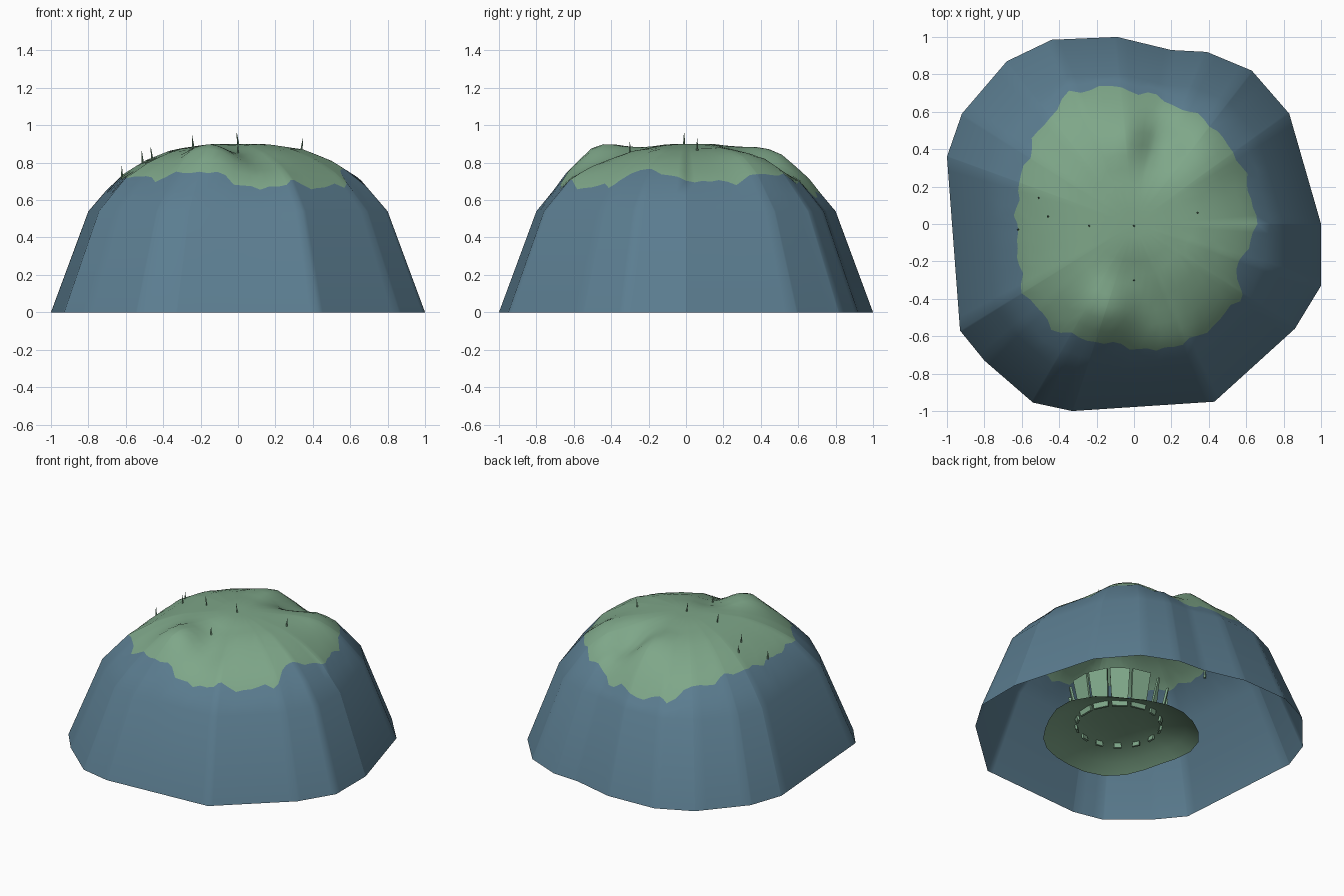
import bpy, bmesh, math, random
from mathutils import Vector, Matrix

random.seed(4)
cube = bpy.data.objects.get("Cube")
if cube:
    bpy.data.objects.remove(cube)


def material(name, rgb):
    m = bpy.data.materials.new(name)
    m.use_nodes = True
    m.diffuse_color = (*rgb, 1)
    m.node_tree.nodes["Principled BSDF"].inputs["Base Color"].default_value = (*rgb, 1)
    return m


rock_blue = material("slate blue", (0.105, 0.205, 0.28))
grass_green = material("grass green", (0.21, 0.385, 0.25))


def finish(name, bm, mats, angle=None):
    me = bpy.data.meshes.new(name)
    bm.to_mesh(me)
    bm.free()
    ob = bpy.data.objects.new(name, me)
    bpy.context.collection.objects.link(ob)
    for m in mats:
        me.materials.append(m)
    if angle:
        bpy.ops.object.select_all(action='DESELECT')
        ob.select_set(True)
        bpy.context.view_layer.objects.active = ob
        bpy.ops.object.shade_smooth_by_angle(angle=math.radians(angle))
    return ob


# Plan outlines: the foot of the hill and the edge of the grass
FOOT = [(1, -.33), (1, 0), (.83, .59), (.63, .82), (.39, .92), (.2, .93), (-.09, 1),
        (-.44, .985), (-.68, .87), (-.92, .59), (-1, .36), (-.93, -.57), (-.8, -.73),
        (-.54, -.955), (-.33, -1), (.43, -.95), (.86, -.56)]
GRASS = [(.66, -.03), (.62, .17), (.57, .33), (.4, .55), (.1, .69), (-.15, .74), (-.35, .7),
         (-.53, .47), (-.62, .2), (-.63, -.03), (-.6, -.35), (-.42, -.57), (-.25, -.62),
         (.12, -.68), (.36, -.6), (.57, -.4), (.55, -.22)]


def radius(poly, a):
    """Distance from the centre to a polygon in direction a."""
    d = Vector((math.cos(a), math.sin(a)))
    best = 0
    for p, q in zip(poly, poly[1:] + poly[:1]):
        p, e = Vector(p), Vector(q) - Vector(p)
        den = d.cross(e)
        if abs(den) > 1e-9:
            r, u = p.cross(e) / den, p.cross(d) / den
            if r > 0 and -1e-6 <= u <= 1 + 1e-6:
                best = max(best, r)
    return best


# Height from the slope profile, with knolls and hollows on top
PROFILE = [(0, .9), (.15, .9), (.35, .87), (.5, .81), (.65, .715), (.8, .54), (1, 0)]
KNOLLS = [(-.14, -.48, .075, .11), (-.03, .47, .055, .1), (.38, .38, .04, .12),
          (.14, .42, -.08, .1), (0, -.3, -.03, .1), (.1, -.45, -.03, .1)]


def height(x, y):
    f = min(math.hypot(x, y) / radius(FOOT, math.atan2(y, x)), 1)
    for (f0, z0), (f1, z1) in zip(PROFILE, PROFILE[1:]):
        if f <= f1:
            z = z0 + (z1 - z0) * (f - f0) / (f1 - f0)
            break
    for kx, ky, h, s in KNOLLS:
        if f < .8:
            z += h * math.exp(-((x - kx) ** 2 + (y - ky) ** 2) / (2 * s * s))
    return z


# Hollow hill: blue flanks below a ragged green cap
angles = sorted([math.radians(4 * i) for i in range(90)]
                + [math.atan2(y, x) % math.tau for x, y in FOOT])
bm = bmesh.new()
rings = []
for k in range(13):
    ring = []
    for a in angles:
        foot = radius(FOOT, a)
        edge = radius(GRASS, a) + .01 * math.sin(19 * a) + .007 * math.sin(31 * a + 1)
        if k == 0:
            r = foot
        elif k == 1:
            r = .8 * foot
        elif k == 2:
            r = (.8 * foot + edge) / 2
        else:
            r = edge * (13 - k) / 10
        x, y = r * math.cos(a), r * math.sin(a)
        ring.append(bm.verts.new((x, y, height(x, y))))
    rings.append(ring)
n = len(angles)
for k in range(12):
    for i in range(n):
        j = (i + 1) % n
        f = bm.faces.new((rings[k][i], rings[k][j], rings[k + 1][j], rings[k + 1][i]))
        f.material_index = 1 if k >= 3 else 0
top = bm.verts.new((0, 0, height(0, 0.001)))
for i in range(n):
    bm.faces.new((rings[-1][i], rings[-1][(i + 1) % n], top)).material_index = 1
finish("hill", bm, [rock_blue, grass_green], 40)

# Grass spikes poking out of the cap
for i, (x, y) in enumerate([(-.51, .14), (-.46, .04), (-.62, -.03), (-.24, -.01),
                            (0, -.01), (0, -.3), (.34, .06)]):
    bm = bmesh.new()
    bmesh.ops.create_cone(bm, cap_ends=True, segments=4, radius1=.01, radius2=.001, depth=.11,
                          matrix=Matrix.Translation((x, y, height(x, y) + .005))
                          @ Matrix.Rotation(random.uniform(-.15, .15), 4, 'Y'))
    finish(f"grass_spike_{i + 1}", bm, [grass_green])

# Shallow open mound hidden inside the hill
cx, cy, seg = .07, -.07, 24
bm = bmesh.new()
prev = None
for r, z in [(.5, .01), (.42, .06), (.3, .1), (.16, .125)]:
    ring = []
    for i in range(seg):
        a = math.tau * i / seg
        rr = r * (1 + .05 * math.sin(3 * a + 1) + .03 * math.sin(5 * a))
        ring.append(bm.verts.new((cx + rr * math.cos(a), cy + rr * math.sin(a), z)))
    if prev:
        for i in range(seg):
            j = (i + 1) % seg
            bm.faces.new((prev[i], prev[j], ring[j], ring[i]))
    prev = ring
bm.faces.new(prev)
finish("inner_mound", bm, [grass_green], 40)

# Ring of leaning blades planted in the inner mound, broad ones at the back
for i in range(14):
    a = math.tau * i / 14
    broad = math.cos(a - .84) > .6
    bm = bmesh.new()
    bmesh.ops.create_cube(bm, size=1)
    for v in bm.verts:
        up = v.co.z > 0
        wide = (.13 if up else .1) if broad else (.012 if up else .05)
        v.co = Vector((v.co.x * .015 + (.05 if up else 0), v.co.y * wide,
                       .32 if up else .07))
    bm.transform(Matrix.Translation((cx, cy, 0)) @ Matrix.Rotation(a, 4, 'Z')
                 @ Matrix.Translation((.27, 0, 0)))
    finish(f"inner_blade_{i + 1}", bm, [grass_green])
